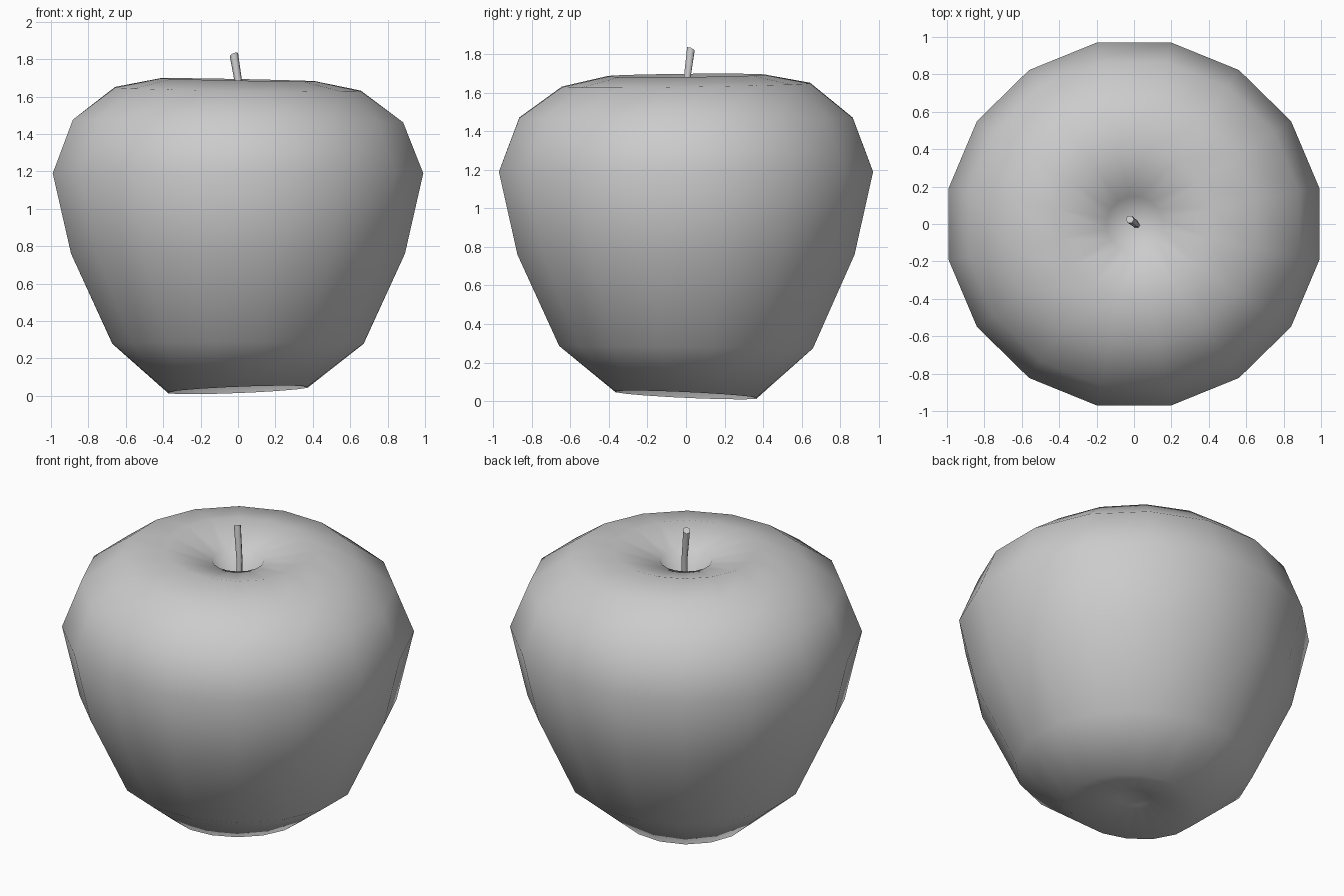
import bpy, bmesh, math
from mathutils import Vector

if "Cube" in bpy.data.objects:
    bpy.data.objects.remove(bpy.data.objects["Cube"])

grey = bpy.data.materials.new("plain grey")
grey.use_nodes = True
COLOUR = (0.6, 0.6, 0.6, 1)
grey.diffuse_color = COLOUR
grey.node_tree.nodes["Principled BSDF"].inputs["Base Color"].default_value = COLOUR


def finish(bm, name):
    bmesh.ops.recalc_face_normals(bm, faces=bm.faces)
    for f in bm.faces:
        f.smooth = True
    mesh = bpy.data.meshes.new(name)
    bm.to_mesh(mesh)
    bm.free()
    mesh.materials.append(grey)
    obj = bpy.data.objects.new(name, mesh)
    bpy.context.collection.objects.link(obj)
    return obj


def bridge(bm, a, b):
    n = len(a)
    for i in range(n):
        j = (i + 1) % n
        bm.faces.new((a[i], a[j], b[j], b[i]))


def fan(bm, ring, tip):
    for i in range(len(ring)):
        bm.faces.new((ring[i], ring[(i + 1) % len(ring)], tip))


# Fruit body: radius, height, and slant along x and y for each ring
SIDES = 16
PROFILE = [
    (0.09, 0.095, 0.03, -0.03), (0.38, 0.032, 0.04, -0.045),
    (0.685, 0.28, 0, -0.01), (0.91, 0.76, 0, 0), (1.01, 1.19, 0, 0),
    (0.90, 1.47, -0.008, 0), (0.67, 1.64, -0.015, 0.015),
    (0.42, 1.69, -0.02, 0.01), (0.15, 1.62, 0, 0),
]
bm = bmesh.new()
rings = []
for r, z, sx, sy in PROFILE:
    ring = []
    for i in range(SIDES):
        a = 2 * math.pi * (i + 0.5) / SIDES
        x, y = r * math.cos(a), r * math.sin(a)
        ring.append(bm.verts.new((x, y * 0.98, z + sx * x + sy * y)))
    rings.append(ring)
for a, b in zip(rings, rings[1:]):
    bridge(bm, a, b)
fan(bm, rings[0], bm.verts.new((0, 0, 0.11)))
fan(bm, rings[-1], bm.verts.new((0, 0, 1.43)))
finish(bm, "fruit_body")

# Stem: slim leaning stalk rising from the hollow, with a slanted cut end
bm = bmesh.new()
stations = [(Vector((0.015, -0.01, 1.4)), 0.017, 0), (Vector((0.01, 0, 1.63)), 0.019, 0),
            (Vector((-0.022, 0.025, 1.825)), 0.022, 0.4)]
rings = []
for c, r, cut in stations:
    ring = []
    for i in range(6):
        a = math.tau * i / 6
        d = Vector((math.cos(a), math.sin(a), 0)) * r
        d.z = -cut * (d.y - d.x)
        ring.append(bm.verts.new(c + d))
    rings.append(ring)
for a, b in zip(rings, rings[1:]):
    bridge(bm, a, b)
bm.faces.new(rings[0])
bm.faces.new(rings[-1])
stem = finish(bm, "stem")
bpy.context.view_layer.objects.active = stem
stem.select_set(True)
bpy.ops.object.shade_smooth_by_angle(angle=math.radians(62))
